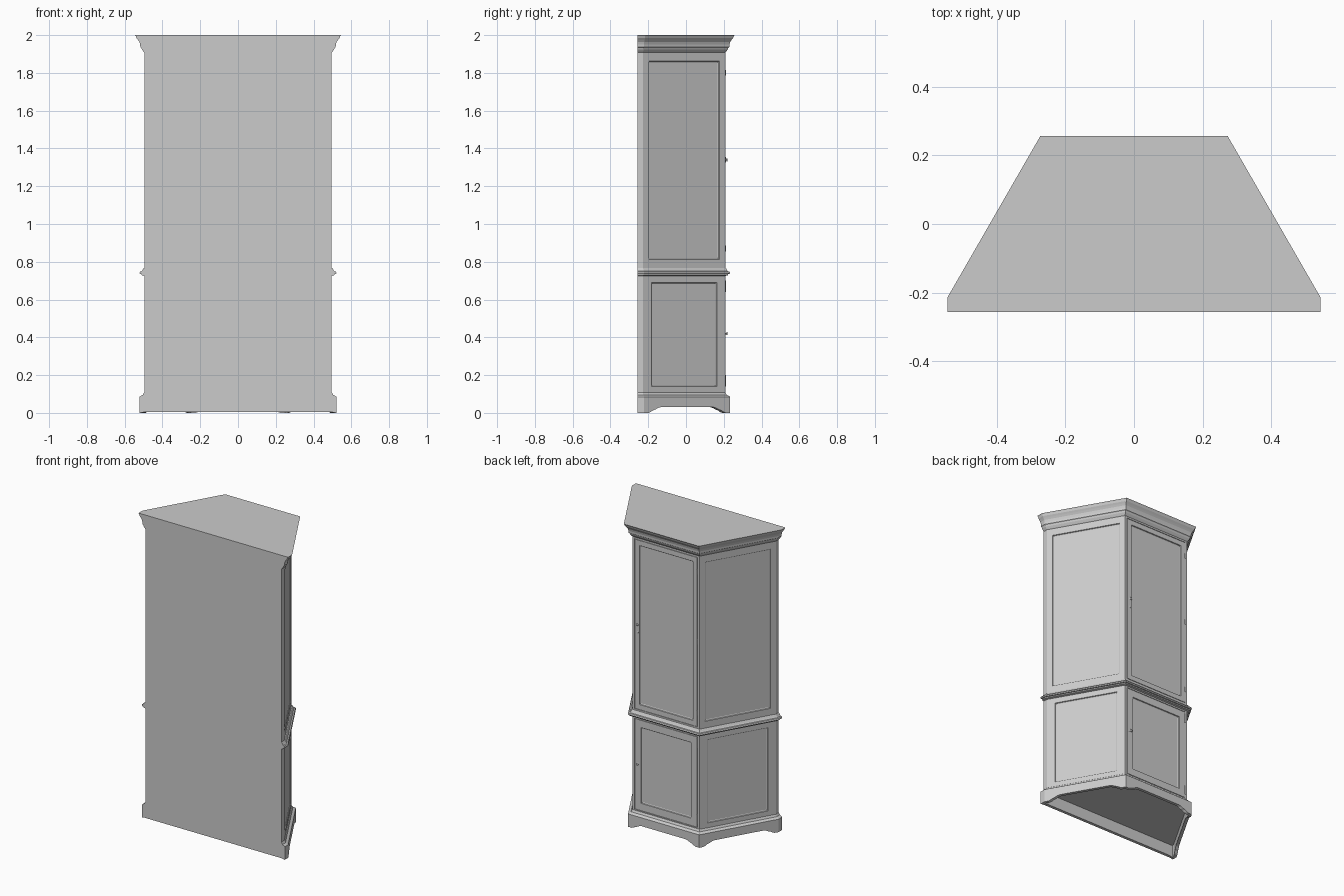
import bpy, bmesh, math
from mathutils import Vector

if "Cube" in bpy.data.objects:
    bpy.data.objects.remove(bpy.data.objects["Cube"])

BACK = -0.257
T15, T30 = math.tan(math.radians(15)), math.tan(math.radians(30))


def plan(o, back=0.0):
    """Six-sided cabinet outline, grown by o on all sides but the back."""
    half = [(0.496 + o, BACK + back), (0.496 + o, -0.228 + o * T15),
            (0.245 + o * T30, 0.208 + o)]
    return [Vector(p) for p in half + [(-x, y) for x, y in reversed(half)]]


def finish(name, bm):
    bmesh.ops.remove_doubles(bm, verts=bm.verts, dist=1e-5)
    bmesh.ops.recalc_face_normals(bm, faces=bm.faces)
    me = bpy.data.meshes.new(name)
    bm.to_mesh(me)
    bm.free()
    ob = bpy.data.objects.new(name, me)
    bpy.context.collection.objects.link(ob)
    return ob


def bridge(bm, a, b):
    n = len(a)
    for i in range(n):
        bm.faces.new((a[i], a[(i + 1) % n], b[(i + 1) % n], b[i]))


def moulding(name, profile):
    """Sweep (offset, z) profile around the cabinet outline, capped."""
    bm = bmesh.new()
    rings = [[bm.verts.new((p.x, p.y, z)) for p in plan(o)] for o, z in profile]
    for a, b in zip(rings, rings[1:]):
        bridge(bm, a, b)
    bm.faces.new(rings[0])
    bm.faces.new(rings[-1])
    return finish(name, bm)


def case(name, z0, z1, side_rings, front_rings):
    """Cabinet body; rings are (side margin, end margin, depth) steps."""
    bm = bmesh.new()
    pts = plan(0)
    for i in range(6):
        a, b = pts[i], pts[(i + 1) % 6]
        d = (b - a).normalized()
        n = Vector((d.y, -d.x))
        length = (b - a).length
        steps = {1: side_rings, 2: front_rings, 3: side_rings}.get(i, [])
        prev = None
        for m, e, dep in [(0, 0, 0)] + steps:
            ring = []
            for u, z in ((m, z0 + e), (length - m, z0 + e),
                         (length - m, z1 - e), (m, z1 - e)):
                p = a + d * u - n * dep
                ring.append(bm.verts.new((p.x, p.y, z)))
            if prev:
                bridge(bm, prev, ring)
            prev = ring
        bm.faces.new(prev)
    for z in (z0, z1):
        bm.faces.new([bm.verts.new((p.x, p.y, z)) for p in pts])
    return finish(name, bm)


def recess(m, e):
    return [(m, e, 0), (m + 0.002, e + 0.002, 0.005), (m + 0.007, e + 0.007, 0.008)]


def door_gap(m, e):
    return [(m, e, 0), (m, e, 0.004), (m + 0.003, e + 0.003, 0.004), (m + 0.003, e + 0.003, 0)]


# Lower and upper cases with recessed panels and front doors
case("lower_case", 0.10, 0.73, recess(0.052, 0.04), door_gap(0.016, 0.015) + recess(0.062, 0.065))
case("upper_case", 0.76, 1.915, recess(0.036, 0.053), door_gap(0.016, 0.018) + recess(0.05, 0.053))

# Mouldings
moulding("base_moulding", [(0.025, 0.08), (0.025, 0.085), (0.019, 0.09), (0.008, 0.095),
                           (0.003, 0.105), (0, 0.108)])
moulding("waist_moulding", [(0, 0.725), (0.013, 0.728), (0.015, 0.734), (0.022, 0.735), (0.026, 0.741),
                            (0.022, 0.748), (0.014, 0.75), (0.009, 0.757), (0.004, 0.766), (0, 0.768)])
moulding("cornice", [(0, 1.908), (0.004, 1.912), (0.013, 1.924), (0.016, 1.932), (0.021, 1.936),
                     (0.022, 1.95), (0.026, 1.964), (0.033, 1.974), (0.041, 1.984),
                     (0.045, 1.994), (0.049, 2.0)])

# Plinth skirt with bracket-foot cutouts, open underneath
bm = bmesh.new()
outer, inner = plan(0.025), plan(0.005, 0.02)
inner[0].x, inner[5].x = inner[1].x, inner[4].x
foot = [(0, 0), (0.05, 0), (0.075, 0.005), (0.10, 0.013), (0.13, 0.018), (0.16, 0.026), (0.19, 0.03)]
arch = foot + [(1 - t, z) for t, z in reversed(foot)]
for i in range(6):
    j = (i + 1) % 6
    curve = arch if i in (1, 2, 3) else [(0, 0), (1, 0)]
    if i == 5:
        curve = [(0, 0), (0.02, 0.004), (0.98, 0.004), (1, 0)]
    cols = []
    for t, z in curve:
        po, pi = outer[i].lerp(outer[j], t), inner[i].lerp(inner[j], t)
        cols.append([bm.verts.new(v) for v in ((po.x, po.y, 0.08), (po.x, po.y, z),
                                              (pi.x, pi.y, z), (pi.x, pi.y, 0.08))])
    for a, b in zip(cols, cols[1:]):
        for k in range(3):
            bm.faces.new((a[k], a[k + 1], b[k + 1], b[k]))
finish("plinth_skirt", bm)


def knob(name, x, z, profile, n=16):
    """Turned part standing on the front face: (radius, projection) profile."""
    bm = bmesh.new()
    rings = [[bm.verts.new((x + r * math.cos(2 * math.pi * k / n), 0.207 + h,
                            z + r * math.sin(2 * math.pi * k / n))) for k in range(n)]
             for r, h in profile]
    for a, b in zip(rings, rings[1:]):
        bridge(bm, a, b)
    bm.faces.new(rings[-1])
    ob = finish(name, bm)
    bpy.ops.object.select_all(action='DESELECT')
    ob.select_set(True)
    bpy.context.view_layer.objects.active = ob
    bpy.ops.object.shade_smooth_by_angle()


# Knobs and keyhole plate
turned = [(0.009, 0), (0.009, 0.002), (0.004, 0.003), (0.004, 0.006),
          (0.008, 0.008), (0.009, 0.0105), (0.006, 0.013), (0.002, 0.014)]
knob("upper_knob", 0.205, 1.34, turned)
knob("lower_knob", 0.205, 0.42, turned)
knob("keyhole_plate", 0.205, 1.287, [(0.007, 0), (0.007, 0.002), (0.004, 0.003)])

# Hinge barrels on the left edge of each door
for label, z, h in (("lower", 0.17, 0.06), ("lower", 0.67, 0.06),
                    ("upper", 0.87, 0.03), ("upper", 1.34, 0.03), ("upper", 1.80, 0.03)):
    bpy.ops.mesh.primitive_cylinder_add(vertices=10, radius=0.004, depth=h,
                                        location=(-0.2275, 0.2085, z))
    bpy.context.object.name = label + "_hinge"
